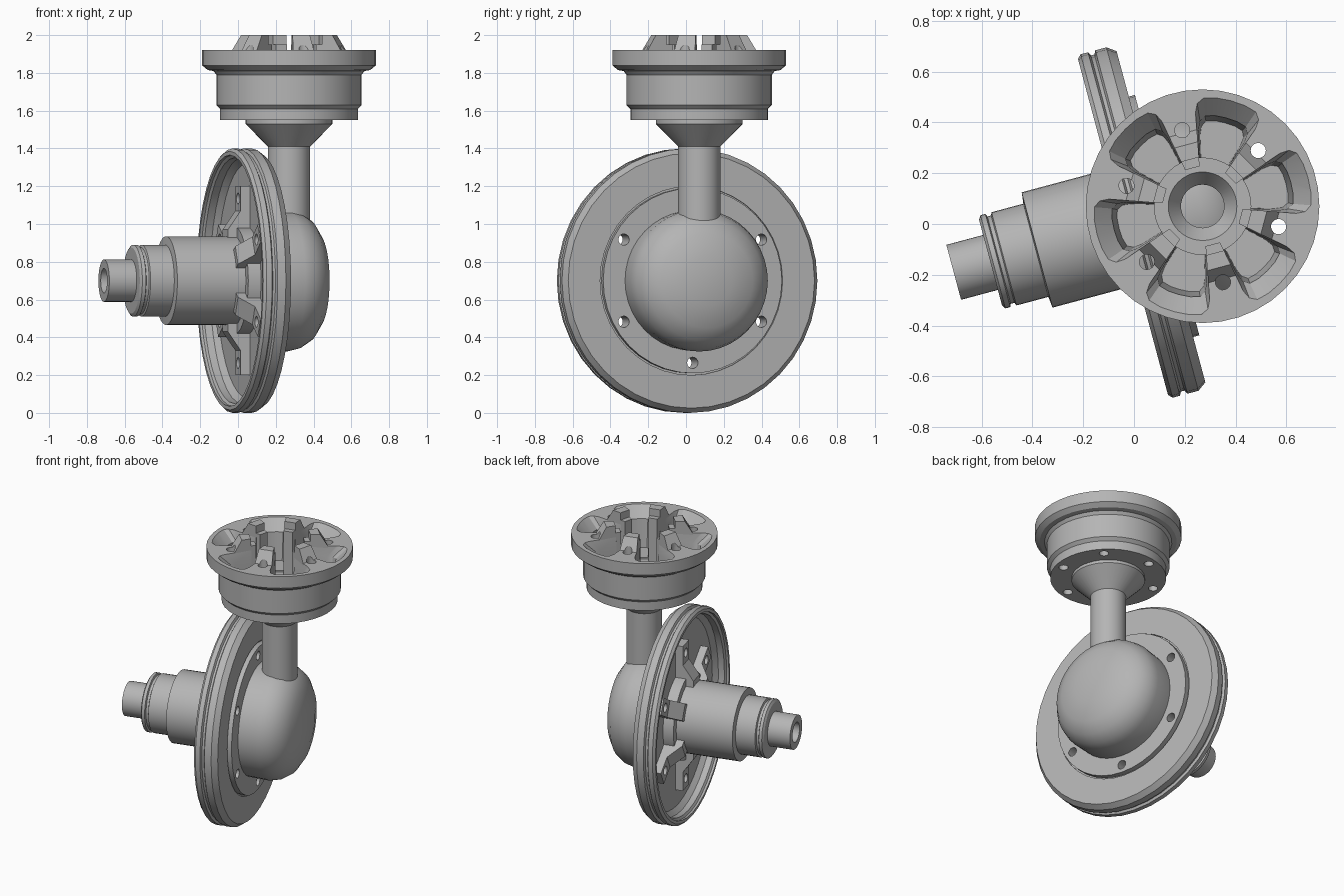
import bpy, bmesh
from math import radians, sin, cos, pi
from mathutils import Matrix, Vector

if "Cube" in bpy.data.objects:
    bpy.data.objects.remove(bpy.data.objects["Cube"], do_unlink=True)

grey = bpy.data.materials.new("cast_grey")
grey.use_nodes = True
COLOUR = (0.46, 0.46, 0.46, 1)
grey.diffuse_color = COLOUR
grey.node_tree.nodes["Principled BSDF"].inputs["Base Color"].default_value = COLOUR

SEGS = 40
TILT = radians(15)
# Wheel frame: local z runs along the axle, local y points up
WHEEL = Matrix(((-sin(TILT), 0, cos(TILT), 0),
                (cos(TILT), 0, sin(TILT), 0),
                (0, 1, 0, 0.70),
                (0, 0, 0, 1)))
# Upright frame: the vertical column
UPRIGHT = Matrix.Translation((0.27, 0.07, 0))


def finish(name, bm, frame):
    bmesh.ops.remove_doubles(bm, verts=bm.verts, dist=1e-5)
    bmesh.ops.recalc_face_normals(bm, faces=bm.faces)
    mesh = bpy.data.meshes.new(name)
    bm.to_mesh(mesh)
    bm.free()
    mesh.transform(frame)
    mesh.materials.append(grey)
    obj = bpy.data.objects.new(name, mesh)
    bpy.context.collection.objects.link(obj)
    return obj


def loft(name, rings, frame, capped=False):
    """Skin a list of equal rings of points."""
    bm = bmesh.new()
    rows = [[bm.verts.new(p) for p in ring] for ring in rings]
    for a, b in zip(rows, rows[1:]):
        for i in range(len(a)):
            j = (i + 1) % len(a)
            bm.faces.new((a[i], a[j], b[j], b[i]))
    if capped:
        bm.faces.new(rows[0])
        bm.faces.new(rows[-1])
    return finish(name, bm, frame)


def lathe(name, profile, frame, segs=SEGS):
    """Revolve (radius, height) points that begin and end on the axis."""
    rings = [[(r * cos(2 * pi * i / segs), r * sin(2 * pi * i / segs), h)
              for i in range(segs)] for r, h in profile]
    return loft(name, rings, frame)


def radial_prism(name, profile, width, angle, frame):
    """Extrude a (radius, height) outline sideways, width depending on radius."""
    rings = [[(r, s * width(r) / 2, h) for r, h in profile] for s in (-1, 1)]
    return loft(name, rings, frame @ Matrix.Rotation(radians(angle), 4, 'Z'), True)


def cut(obj, cutter):
    mod = obj.modifiers.new("cut", 'BOOLEAN')
    mod.operation = 'DIFFERENCE'
    mod.solver = 'EXACT'
    mod.object = cutter
    bpy.context.view_layer.objects.active = obj
    bpy.ops.object.modifier_apply(modifier=mod.name)
    bpy.data.objects.remove(cutter, do_unlink=True)


def drill(obj, radius, at, angle, low, high, frame):
    place = frame @ Matrix.Rotation(radians(angle), 4, 'Z') @ Matrix.Translation((at, 0, 0))
    cut(obj, lathe("drill", [(0, low), (radius, low), (radius, high), (0, high)], place, 16))


parts = []

# Large wheel disc, hollow on the shaft side, with a grooved rim
disc = lathe("wheel_disc", [
    (0, 0.135), (0.49, 0.135), (0.49, 0.10), (0.50, 0.10), (0.50, 0.11), (0.675, 0.11),
    (0.70, 0.075), (0.70, 0.03), (0.685, 0.022), (0.685, 0.008), (0.70, 0), (0.70, -0.03),
    (0.685, -0.045), (0.665, -0.045), (0.665, -0.03), (0.65, -0.02), (0.65, 0.02),
    (0.62, 0.05), (0, 0.05)], WHEEL)
parts.append(disc)

# Bolted spokes with gussets
for k in range(6):
    angle = 30 + 60 * k
    drill(disc, 0.03, 0.435, angle, -0.1, 0.2, WHEEL)
    spoke = radial_prism("spoke", [(0.2, 0.06), (0.2, -0.07), (0.27, -0.07), (0.37, 0),
                                   (0.50, 0), (0.50, 0.06)], lambda r: 0.11, angle, WHEEL)
    drill(spoke, 0.03, 0.435, angle, -0.1, 0.2, WHEEL)
    parts.append(spoke)

# Stepped hub and shaft with a bored end
parts.append(lathe("hub_shaft", [
    (0, -0.62), (0.065, -0.62), (0.065, -0.735), (0.112, -0.735), (0.112, -0.585),
    (0.175, -0.585), (0.19, -0.575), (0.19, -0.555), (0.178, -0.55), (0.178, -0.535),
    (0.19, -0.53), (0.19, -0.40), (0.235, -0.395), (0.235, -0.02), (0.285, -0.02),
    (0.285, 0.06), (0, 0.06)], WHEEL))

# Domed housing
parts.append(lathe("housing_dome", [
    (0, 0.12), (0.37, 0.12), (0.375, 0.27), (0.36, 0.33), (0.32, 0.39),
    (0.25, 0.435), (0.13, 0.467), (0, 0.475)], WHEEL))

# Hollow column, cone and flanged head
head = lathe("column_head", [
    (0, 0.95), (0.112, 0.95), (0.112, 1.41), (0.23, 1.53), (0.23, 1.55), (0.365, 1.55),
    (0.365, 1.61), (0.385, 1.63), (0.385, 1.79), (0.40, 1.81), (0.43, 1.815),
    (0.46, 1.84), (0.46, 1.92), (0.19, 1.92), (0.19, 1.65), (0.135, 1.65),
    (0.085, 1.58), (0.085, 0.97), (0, 0.97)], UPRIGHT)
parts.append(head)


def petal(outer, half, z):
    """Rounded sector outline for a pocket."""
    pts = []
    for a, r in ((-1, 0.17), (-1, outer - 0.06), (-0.93, outer - 0.025), (-0.75, outer - 0.004),
                 (-0.4, outer), (0, outer)):
        pts.append((r, a))
    pts += [(r, -a) for r, a in reversed(pts[:-1])]
    return [(r * cos(a * half), r * sin(a * half), z) for r, a in pts]


# Six petal pockets, bolt holes and tapered posts in the head
for k in range(6):
    pocket = loft("pocket", [petal(0.44, radians(19.5), 1.93), petal(0.36, radians(18), 1.85),
                             petal(0.34, radians(17), 1.66)],
                  UPRIGHT @ Matrix.Rotation(radians(75 + 60 * k), 4, 'Z'), True)
    cut(head, pocket)
for k in range(6):
    angle = 45 + 60 * k
    drill(head, 0.03, 0.31, angle, 1.5, 2.05, UPRIGHT)
    post = radial_prism("post", [(0.155, 1.64), (0.155, 1.95), (0.19, 1.95), (0.19, 2.0),
                                 (0.25, 2.0), (0.30, 1.915), (0.27, 1.64)],
                        lambda r: 0.38 * r, angle, UPRIGHT)
    drill(post, 0.03, 0.31, angle, 1.5, 2.05, UPRIGHT)
    parts.append(post)

# Smooth round surfaces, keep machined edges sharp
bpy.ops.object.select_all(action='DESELECT')
for obj in parts:
    obj.select_set(True)
bpy.context.view_layer.objects.active = disc
bpy.ops.object.shade_smooth_by_angle(angle=radians(28))
